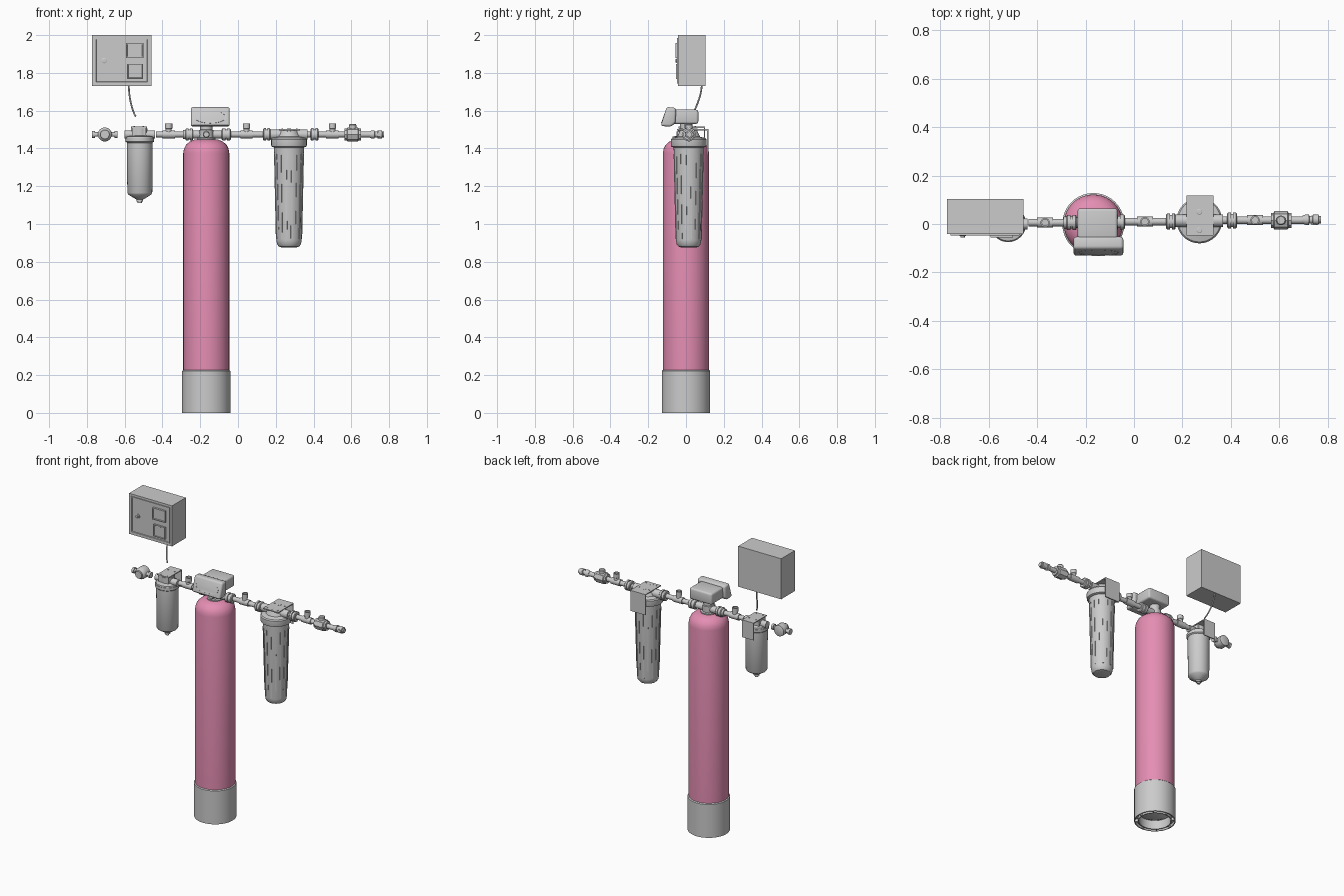
import bpy, bmesh
from math import pi, cos, sin, radians
from mathutils import Matrix, Vector

if "Cube" in bpy.data.objects:
    bpy.data.objects.remove(bpy.data.objects["Cube"])

PZ = 1.474  # pipe height
ROT = {'Z': Matrix.Identity(4), 'X': Matrix.Rotation(pi/2, 4, 'Y'), 'Y': Matrix.Rotation(pi/2, 4, 'X')}

def finish(name, bm, angle=32):
    bmesh.ops.recalc_face_normals(bm, faces=bm.faces)
    me = bpy.data.meshes.new(name)
    for f in bm.faces:
        f.smooth = True
    bm.to_mesh(me)
    bm.free()
    me.set_sharp_from_angle(angle=radians(angle))
    ob = bpy.data.objects.new(name, me)
    bpy.context.scene.collection.objects.link(ob)
    return ob

def lathe(name, profile, loc=(0, 0, 0), axis='Z', segs=32, matrix=None):
    """Revolve (radius, height) points; ends are capped."""
    bm = bmesh.new()
    pts = [(0, profile[0][1])] + list(profile) + [(0, profile[-1][1])]
    rings = [[bm.verts.new((r*cos(2*pi*i/segs), r*sin(2*pi*i/segs), h)) for i in range(segs)] for r, h in pts]
    for a, b in zip(rings, rings[1:]):
        for i in range(segs):
            j = (i + 1) % segs
            bm.faces.new((a[i], a[j], b[j], b[i]))
    bmesh.ops.remove_doubles(bm, verts=bm.verts, dist=1e-5)
    bm.transform(matrix if matrix else Matrix.Translation(loc) @ ROT[axis])
    return finish(name, bm)

def box_bm(x, y, z):
    bm = bmesh.new()
    bmesh.ops.create_cube(bm, size=1)
    size = Matrix.Diagonal((x[1]-x[0], y[1]-y[0], z[1]-z[0], 1))
    bm.transform(Matrix.Translation(((x[0]+x[1])/2, (y[0]+y[1])/2, (z[0]+z[1])/2)) @ size)
    return bm

def box(name, x, y, z, bevel=0):
    bm = box_bm(x, y, z)
    if bevel:
        bmesh.ops.bevel(bm, geom=bm.edges[:], offset=bevel, segments=3, profile=0.5, affect='EDGES')
    return finish(name, bm)

def panel(name, x, y, z, border, depth):
    """Box whose front face is inset and pushed back."""
    bm = box_bm(x, y, z)
    bm.normal_update()
    front = [f for f in bm.faces if f.normal.y < -0.9]
    bmesh.ops.inset_region(bm, faces=front, thickness=border)
    bmesh.ops.inset_region(bm, faces=front, thickness=0.003)
    bmesh.ops.translate(bm, verts=front[0].verts[:], vec=(0, depth, 0))
    return finish(name, bm)

def pipe(name, y, pts, segs=24):
    """Stepped pipe along x from (x, radius) points."""
    return lathe(name, [(r, x) for x, r in pts], (0, y, PZ), 'X', segs)

def union(name, x0, x1, y, r):
    m = (x0 + x1) / 2
    pipe(name, y, [(x0, r*.85), (x0+.004, r), (m-.004, r), (m-.004, r*.82), (m+.004, r*.82),
                   (m+.004, r), (x1-.004, r), (x1, r*.85)])

def tee(name, x, y):
    pipe(name + "_sleeve", y, [(x-.033, .017), (x-.033, .021), (x+.033, .021), (x+.033, .017)])
    lathe(name + "_branch", [(.016, 0), (.016, .03), (.019, .032), (.019, .058), (.013, .058), (.013, .045)],
          (x, y, PZ), segs=24)

# pressure tank and its foot
TX = -.168
tank = lathe("tank", [(.122, .22), (.122, 1.375), (.118, 1.398), (.108, 1.418), (.09, 1.435),
                      (.065, 1.446), (.035, 1.45)], (TX, 0, 0), segs=40)
pink = bpy.data.materials.new("pink")
pink.diffuse_color = (.78, .27, .45, 1)
pink.use_nodes = True
pink.node_tree.nodes["Principled BSDF"].inputs["Base Color"].default_value = pink.diffuse_color
tank.data.materials.append(pink)
lathe("tank_foot", [(.122, .227), (.128, .222), (.128, 0), (.122, 0), (.122, .02), (.104, .02), (.104, 0),
                    (.098, 0), (.098, .06), (.06, .04)], (TX, 0, 0), segs=40)
for k in range(8):
    bm = box_bm((.101, .125), (-.003, .003), (0, .022))
    bm.transform(Matrix.Translation((TX, 0, 0)) @ Matrix.Rotation(pi*k/4, 4, 'Z'))
    finish("foot_rib", bm)

# control valve on the tank
lathe("valve_neck", [(.05, 1.443), (.05, 1.455), (.038, 1.457), (.038, 1.497), (.032, 1.5), (.032, 1.535)], (TX, 0, 0))
pipe("valve_ports", .006, [(-.25, .018), (-.25, .022), (-.085, .022), (-.085, .018)])
lathe("valve_front_plug", [(.018, 0), (.018, .045), (.014, .05)], (TX, 0, PZ), 'Y', 16)
box("valve_head", (-.233, -.068), (-.07, .065), (1.53, 1.605), .012)
bm = bmesh.new()
prof = [(-.102, 1.62), (-.052, 1.614), (-.056, 1.535), (-.08, 1.515), (-.134, 1.519)]
face = bm.faces.new([bm.verts.new((-.25, y, z)) for y, z in prof])
ext = bmesh.ops.extrude_face_region(bm, geom=[face])
bmesh.ops.translate(bm, verts=[v for v in ext['geom'] if isinstance(v, bmesh.types.BMVert)], vec=(.206, 0, 0))
bmesh.ops.recalc_face_normals(bm, faces=bm.faces)
bmesh.ops.bevel(bm, geom=bm.edges[:], offset=.012, segments=3, profile=.5, affect='EDGES')
finish("valve_cover", bm)
tilt = Matrix.Translation((-.147, -.117, 1.567)) @ Matrix.Rotation(1.23, 4, 'X') @ Matrix.Diagonal((.085, .036, 1, 1))
lathe("cover_oval", [(1, -.004), (1, .003), (.93, .003), (.93, .001)], matrix=tilt)

# wall control box with door, two displays and lock
box("control_box", (-.773, -.457), (-.042, .103), (1.73, 2.0))
panel("box_door", (-.758, -.472), (-.047, -.04), (1.745, 1.985), .01, .004)
panel("upper_display", (-.593, -.5), (-.056, -.04), (1.88, 1.957), .008, .005)
panel("lower_display", (-.587, -.502), (-.054, -.04), (1.768, 1.847), .006, .003)
lathe("door_lock", [(.015, 0), (.015, .008), (.009, .01), (.009, .016)], (-.708, -.04, 1.865), 'Y', 16)

# hanging cable
cu = bpy.data.curves.new("cable", 'CURVE')
cu.dimensions = '3D'
cu.bevel_depth = .0045
cu.bevel_resolution = 2
cu.use_fill_caps = True
sp = cu.splines.new('BEZIER')
sp.bezier_points.add(1)
for p, (co, hl, hr) in zip(sp.bezier_points, [((-.578, .083, 1.735), (-.578, .083, 1.78), (-.578, .083, 1.68)),
                                              ((-.542, .03, 1.57), (-.565, .05, 1.61), (-.53, .02, 1.55))]):
    p.handle_left_type = p.handle_right_type = 'FREE'
    p.co, p.handle_left, p.handle_right = co, hl, hr
bpy.context.scene.collection.objects.link(bpy.data.objects.new("cable", cu))

# small shut-off unit at far left
lathe("regulator_body", [(.024, -.035), (.036, -.03), (.037, -.012), (.037, .018), (.032, .026), (.024, .032),
                         (.024, .042)], (-.705, 0, PZ), 'Y')
pipe("regulator_ports", 0, [(-.772, .014), (-.772, .019), (-.757, .019), (-.757, .012), (-.653, .012),
                            (-.653, .019), (-.638, .019), (-.638, .014)])

# small pre-filter with bracket
FX = -.52
lathe("prefilter_bowl", [(.075, 1.455), (.075, 1.436), (.068, 1.43), (.066, 1.165), (.06, 1.155), (.022, 1.132),
                         (.018, 1.13), (.018, 1.12), (.011, 1.12), (.011, 1.11)], (FX, 0, 0))
lathe("prefilter_head", [(.073, 1.45), (.07, 1.463), (.04, 1.468), (.04, 1.505)], (FX, 0, 0))
pipe("prefilter_ports", 0, [(-.6, .018), (-.6, .022), (-.44, .022), (-.44, .018)])

# main filter with ribbed bowl
MX, MY = .27, .014
lathe("filter_bowl", [(.08, 1.415), (.078, 1.37), (.067, .915), (.063, .892), (.053, .88), (.04, .876)], (MX, MY, 0))
lathe("filter_collar", [(.08, 1.405), (.092, 1.41), (.094, 1.416), (.094, 1.448), (.088, 1.455), (.06, 1.462),
                        (.045, 1.495)], (MX, MY, 0), segs=40)
for k in range(16):
    bm = bmesh.new()
    bmesh.ops.create_cube(bm, size=1)
    top, low = 1.37, .92 + .05*(k % 2)
    for v in bm.verts:
        up = v.co.z > 0
        rad = .078 if up else .0675
        v.co = Vector((rad + (.0025 if v.co.x > 0 else -.006), v.co.y*(.005 if up else .009), top if up else low))
    bm.transform(Matrix.Translation((MX, MY, 0)) @ Matrix.Rotation(2*pi*(k+.5)/16, 4, 'Z'))
    finish("bowl_rib", bm)
pipe("filter_ports", MY, [(.172, .02), (.172, .026), (.368, .026), (.368, .02)])

# L-shaped mounting brackets
for name, x, y, z in [("prefilter", (-.567, -.483), (-.04, .1), (1.4, 1.515)),
                      ("filter", (.217, .328), (-.047, .118), (1.365, 1.502))]:
    box(name + "_bracket_top", x, y, (z[1]-.006, z[1]))
    box(name + "_bracket_back", x, (y[1]-.006, y[1]), z)
    for sx in (x[0]+.018, x[1]-.018):
        for sy in (-.026, .05):
            lathe(name + "_screw", [(.004, 0), (.004, .003)], (sx, sy, z[1]), segs=12)
for sy in (-.026, .05):
    lathe("filter_vent", [(.012, 1.49), (.012, 1.503), (.009, 1.505)], (MX, sy, 0), segs=20)
box("prefilter_block", (-.562, -.488), (-.035, .035), (1.46, 1.508))

# pipe runs, unions and tees
pipe("left_pipe", .006, [(-.435, .0155), (-.235, .0155)])
pipe("left_pipe_collar", .006, [(-.292, .02), (-.292, .024), (-.277, .024), (-.277, .02)])
pipe("middle_pipe", .01, [(-.09, .0155), (.2, .0155)])
pipe("right_pipe", .016, [(.34, .0155), (.72, .0155)])
union("left_union", -.279, -.237, .006, .031)
union("tank_union", -.087, -.038, .008, .031)
union("filter_inlet_union", .133, .172, .01, .033)
union("filter_outlet_union", .385, .425, .015, .033)
for name, x, y in [("left_tee", -.367, .006), ("middle_tee", .045, .01), ("right_tee", .5, .016)]:
    tee(name, x, y)

# shut-off valve and outlet fitting at the right end
pipe("shutoff_body", .015, [(.565, .024), (.565, .031), (.576, .031), (.58, .038), (.634, .038), (.638, .031),
                            (.65, .031), (.65, .024)], 8)
lathe("shutoff_cap", [(.02, 0), (.02, .05), (.016, .055)], (.607, .015, PZ), segs=16)
pipe("outlet_fitting", .018, [(.695, .016), (.71, .022), (.722, .022), (.724, .016), (.738, .016), (.74, .021),
                              (.762, .021), (.764, .015), (.772, .015)])
lathe("outlet_side_nut", [(.012, -.018), (.012, .022)], (.745, .018, PZ), 'Y', 12)
